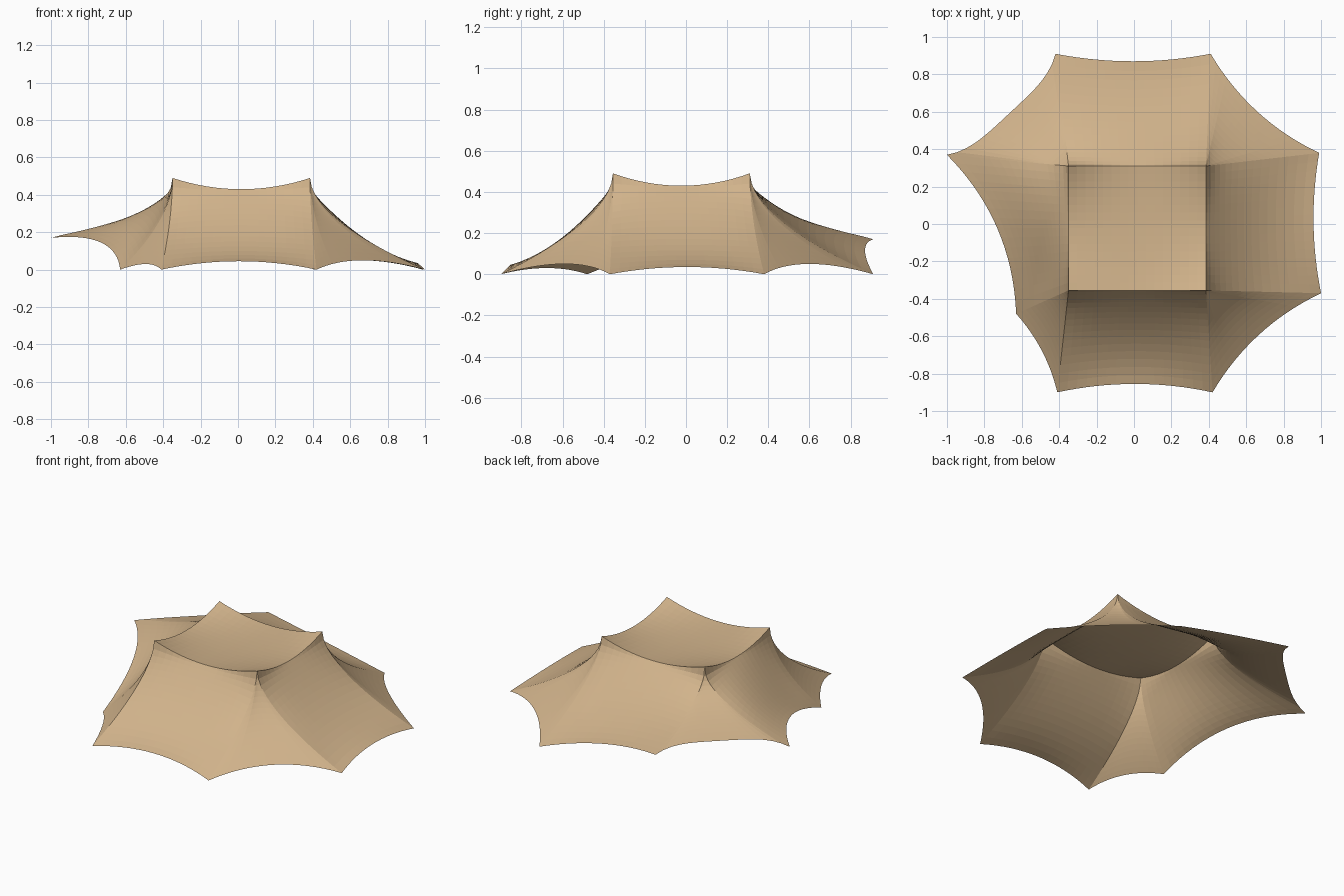
import bpy
import bmesh
from mathutils import Vector

cube = bpy.data.objects.get("Cube")
if cube:
    bpy.data.objects.remove(cube, do_unlink=True)

COLS, ROWS = 16, 16      # mesh divisions per panel
PEAK_Z, SAG = 0.49, 0.06

# One tan cloth material
tan = bpy.data.materials.new("tan_cloth")
tan.use_nodes = True
tan.diffuse_color = (0.645, 0.456, 0.262, 1)
tan.node_tree.nodes["Principled BSDF"].inputs["Base Color"].default_value = tan.diffuse_color

# Four pole peaks, counter-clockwise from front left of the model
peaks = [Vector(p + (PEAK_Z,)) for p in
         [(0.385, -0.355), (0.385, 0.31), (-0.35, 0.31), (-0.35, -0.355)]]

# Hem anchors, counter-clockwise, two per peak;
# each with the inward bow, lift and bow power of the hem that follows
hem = [
    ((1.0, -0.37, 0), 0.035, 0.035, 2),
    ((0.99, 0.38, 0), 0.06, 0.05, 2),
    ((0.41, 0.91, 0), 0.04, 0.03, 2),
    ((-0.42, 0.91, 0.17), 0.065, 0.035, 4),
    ((-1.0, 0.37, 0.17), 0.09, 0.06, 2),
    ((-0.63, -0.48, 0), 0.03, 0.03, 2),
    ((-0.41, -0.9, 0), 0.045, 0.045, 2),
    ((0.42, -0.9, 0), 0.06, 0.05, 2),
]


def arch(u):
    return 4 * u * (1 - u)


def hem_point(i, u):
    """Point on the curved hem between anchor i and the next."""
    start, bow, lift, power = hem[i]
    a, b = Vector(start), Vector(hem[(i + 1) % len(hem)][0])
    inward = Vector((a.y - b.y, b.x - a.x, 0)).normalized()
    shape = 1 - abs(2 * u - 1) ** power
    return a.lerp(b, u) + inward * bow * shape + Vector((0, 0, lift * shape))


def ridge_point(i, u):
    """Point on the sagging roof edge, or the peak itself for corner panels."""
    side = i // 2
    if i % 2:
        return peaks[(side + 1) % 4].copy()
    p = peaks[side].lerp(peaks[(side + 1) % 4], u)
    p.z -= SAG * arch(u)
    return p


def skirt_point(i, u, t):
    """Point on the hanging cloth from ridge (t=0) to hem (t=1)."""
    top, low = ridge_point(i, u), hem_point(i, u)
    p = top.lerp(low, t)
    steep = t ** (0.55 - 0.9 * max(0, low.z - 0.03))
    slack = t + 0.64 * t * (1 - t)
    middle = arch(u) if i % 2 == 0 else 0
    p.z = top.z + (low.z - top.z) * (steep + (slack - steep) * middle)
    return p


def roof_point(u, v):
    a, b = arch(u), arch(v)
    p = peaks[3].lerp(peaks[0], u).lerp(peaks[2].lerp(peaks[1], u), v)
    p.z = PEAK_Z - SAG * (a + b - 0.7 * a * b)
    return p


def add_patch(bm, point, nu, nv):
    """Grid of quads over a point(u, v) function."""
    grid = [[bm.verts.new(point(i / nu, j / nv)) for j in range(nv + 1)]
            for i in range(nu + 1)]
    for i in range(nu):
        for j in range(nv):
            bm.faces.new((grid[i][j], grid[i][j + 1],
                          grid[i + 1][j + 1], grid[i + 1][j]))


def finish(bm, name):
    bmesh.ops.remove_doubles(bm, verts=bm.verts, dist=0.0005)
    for f in bm.faces:
        f.normal_update()
        if f.normal.z < 0:
            f.normal_flip()
    mesh = bpy.data.meshes.new(name)
    bm.to_mesh(mesh)
    bm.free()
    mesh.materials.append(tan)
    obj = bpy.data.objects.new(name, mesh)
    bpy.context.collection.objects.link(obj)


# Roof panel between the four peaks
bm = bmesh.new()
add_patch(bm, roof_point, COLS, COLS)
finish(bm, "canopy_roof")

# Skirt: four side panels and four corner panels, rows closer near the peaks
bm = bmesh.new()
for k in range(len(hem)):
    add_patch(bm, lambda u, v, k=k: skirt_point(k, u, v ** 1.5), COLS, ROWS)
finish(bm, "canopy_skirt")
